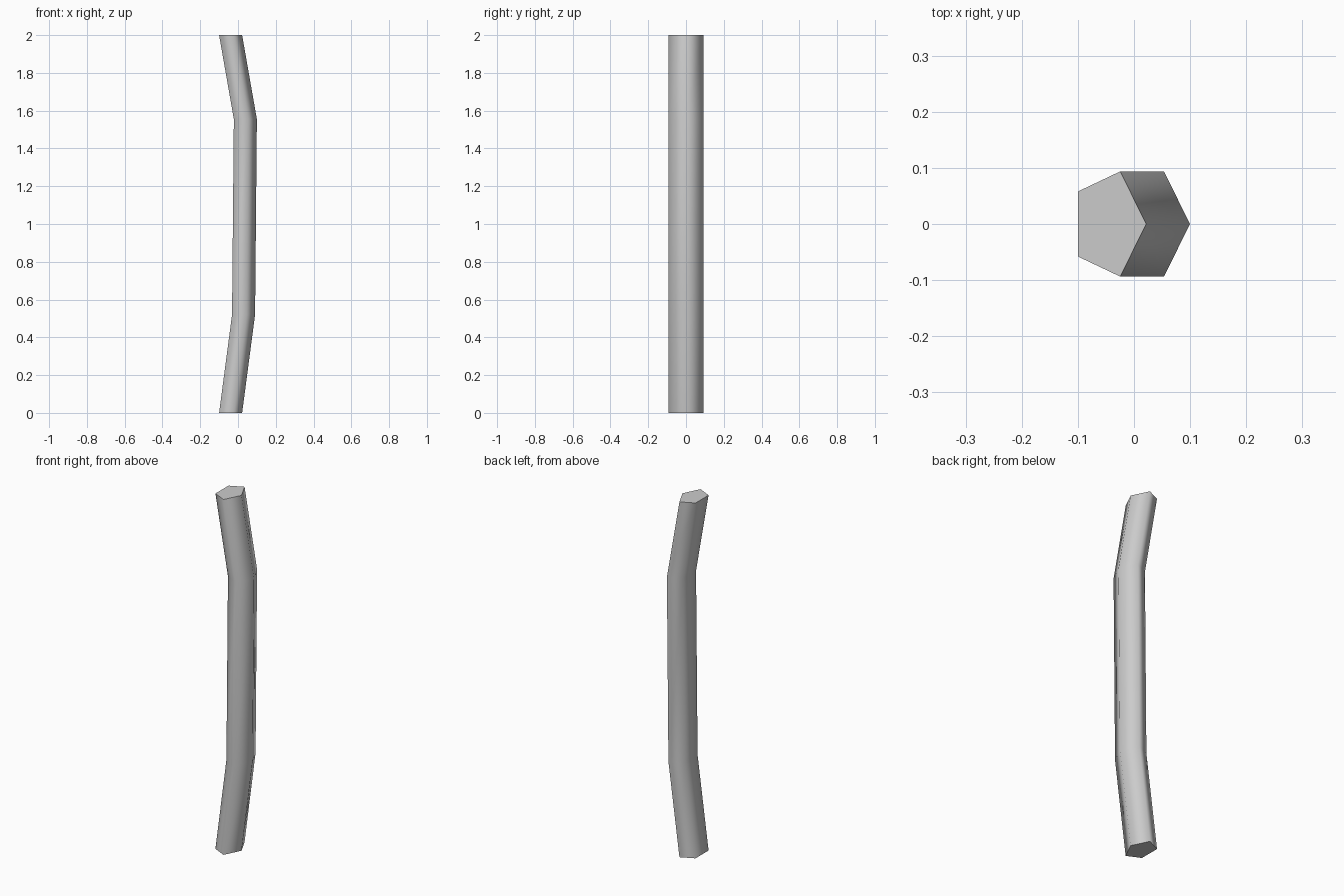
import bpy
import bmesh
from math import cos, sin, tau

if "Cube" in bpy.data.objects:
    bpy.data.objects.remove(bpy.data.objects["Cube"])

# Squashed five-sided cross-section, swept through four level rings
SIDES, RX, RY = 5, 0.0674, 0.0985
PATH = [(-0.0455, 0.0), (0.023, 0.52), (0.0325, 1.555), (-0.0455, 2.0)]

bm = bmesh.new()
rings = []
for cx, z in PATH:
    rings.append([bm.verts.new((cx + RX * cos(tau * i / SIDES),
                                RY * sin(tau * i / SIDES), z))
                  for i in range(SIDES)])

# Smooth side walls
for low, high in zip(rings, rings[1:]):
    for i in range(SIDES):
        j = (i + 1) % SIDES
        bm.faces.new((low[i], low[j], high[j], high[i])).smooth = True

# Flat end caps with sharp rims
for cap in (bm.faces.new(rings[0][::-1]), bm.faces.new(rings[-1])):
    cap.smooth = False
    for edge in cap.edges:
        edge.smooth = False

mesh = bpy.data.meshes.new("bent_pole")
bm.to_mesh(mesh)
bm.free()
bpy.context.collection.objects.link(bpy.data.objects.new("bent_pole", mesh))
